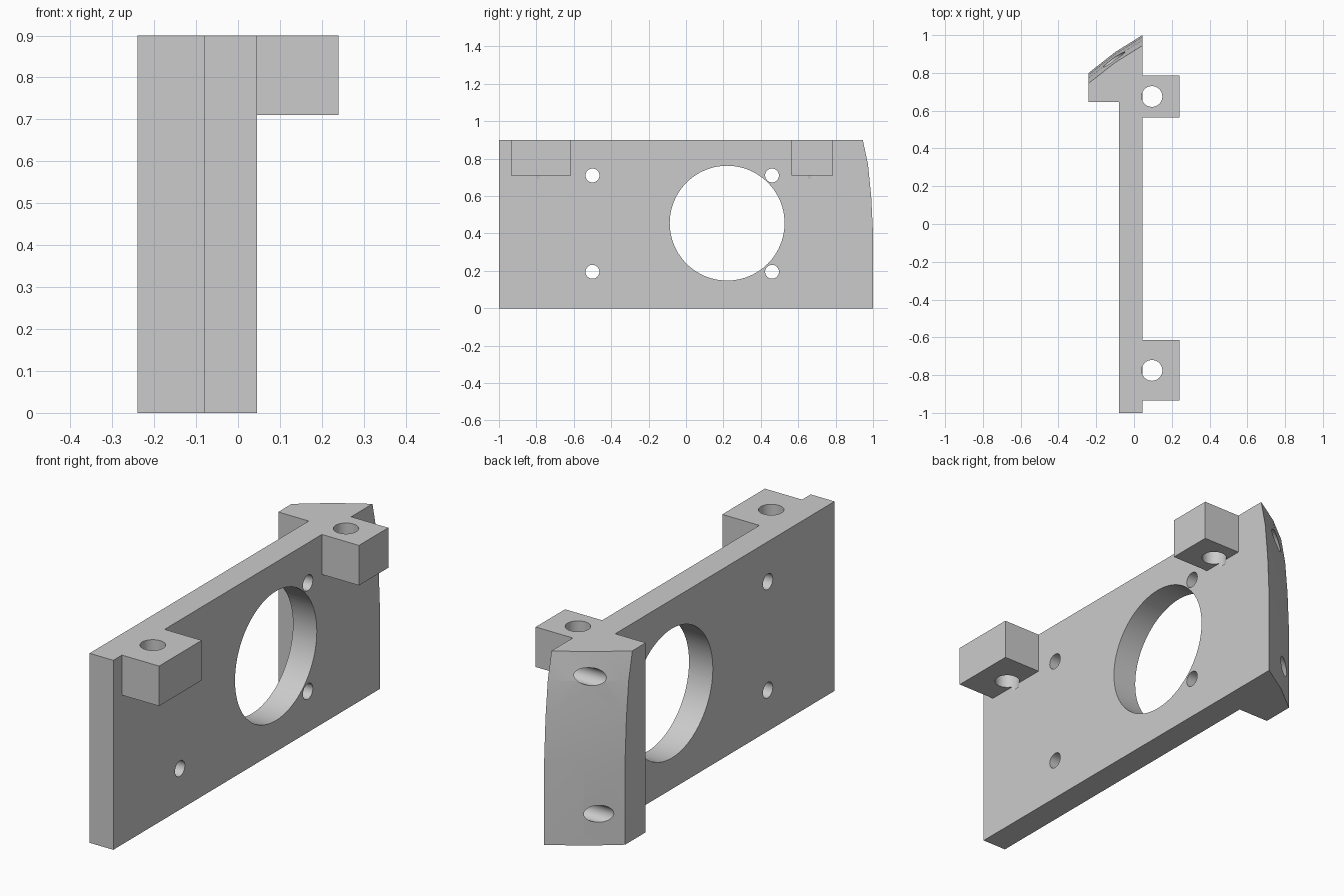
import bpy
import bmesh
import math
from mathutils import Matrix, Vector

default = bpy.data.objects.get("Cube")
if default:
    bpy.data.objects.remove(default, do_unlink=True)

grey = bpy.data.materials.new("light grey")
grey.use_nodes = True
COLOUR = (0.6, 0.6, 0.6, 1)
grey.diffuse_color = COLOUR
grey.node_tree.nodes["Principled BSDF"].inputs["Base Color"].default_value = COLOUR


def make_object(name, bm):
    bmesh.ops.recalc_face_normals(bm, faces=bm.faces)
    mesh = bpy.data.meshes.new(name)
    bm.to_mesh(mesh)
    bm.free()
    mesh.materials.append(grey)
    obj = bpy.data.objects.new(name, mesh)
    bpy.context.collection.objects.link(obj)
    return obj


def box(name, low, high):
    low, high = Vector(low), Vector(high)
    bm = bmesh.new()
    bmesh.ops.create_cube(bm, size=1, matrix=Matrix.Translation((low + high) / 2)
                          @ Matrix.Diagonal((*(high - low), 1)))
    return make_object(name, bm)


def cylinder(name, start, end, radius, sides=40):
    start, end = Vector(start), Vector(end)
    axis = end - start
    turn = axis.to_track_quat("Z", "Y").to_matrix().to_4x4()
    bm = bmesh.new()
    bmesh.ops.create_cone(bm, cap_ends=True, segments=sides, radius1=radius,
                          radius2=radius, depth=axis.length,
                          matrix=Matrix.Translation((start + end) / 2) @ turn)
    obj = make_object(name, bm)
    obj.hide_render = True
    return obj


def combine(target, tool, operation):
    mod = target.modifiers.new(tool.name, "BOOLEAN")
    mod.operation = operation
    mod.solver = "EXACT"
    mod.object = tool
    bpy.context.view_layer.objects.active = target
    bpy.ops.object.modifier_apply(modifier=mod.name)
    bpy.data.objects.remove(tool, do_unlink=True)


# Plate with a thick slanted end, lofted upward so the end curves in at the top
INNER, OUTER, WING, TOP = -0.08, 0.045, -0.24, 0.9
levels = [(0, 0), (0.4, 0), (0.6, 0.01), (0.77, 0.027), (TOP, 0.055)]
bm = bmesh.new()
rings = []
for z, inset in levels:
    outline = [(INNER, -1), (OUTER, -1), (OUTER, 1 - inset), (-0.1, 0.91 - inset),
               (WING, 0.8 - inset), (WING, 0.645), (INNER, 0.645)]
    rings.append([bm.verts.new((x, y, z)) for x, y in outline])
for lower, upper in zip(rings, rings[1:]):
    for i in range(len(lower)):
        j = (i + 1) % len(lower)
        bm.faces.new((lower[i], lower[j], upper[j], upper[i]))
bm.faces.new(rings[0])
bm.faces.new(rings[-1])
bmesh.ops.dissolve_limit(bm, angle_limit=0.001, verts=bm.verts, edges=bm.edges)
bracket = make_object("mounting_bracket", bm)

# Two mounting lugs on the outer face, each with an upright hole
for y0, y1 in ((-0.935, -0.615), (0.565, 0.785)):
    combine(bracket, box("lug", (0, y0, 0.71), (0.24, y1, TOP)), "UNION")
    y = (y0 + y1) / 2
    combine(bracket, cylinder("lug_hole", (0.095, y, 0.69), (0.095, y, 1), 0.055),
            "DIFFERENCE")

# Large round opening and four small holes through the plate
combine(bracket, cylinder("opening", (-0.3, 0.22, 0.455), (0.3, 0.22, 0.455), 0.307, 80),
        "DIFFERENCE")
for y in (-0.5, 0.46):
    for z in (0.195, 0.71):
        combine(bracket, cylinder("plate_hole", (-0.3, y, z), (0.3, y, z), 0.037),
                "DIFFERENCE")

# Blind holes in the slanted end
for z in (0.15, 0.79):
    combine(bracket, cylinder("end_hole", (-0.4, 0.87, z), (0, 0.87, z), 0.04),
            "DIFFERENCE")

# Smooth hole walls, sharp edges elsewhere
bpy.ops.object.select_all(action="DESELECT")
bracket.select_set(True)
bpy.context.view_layer.objects.active = bracket
bpy.ops.object.shade_smooth_by_angle(angle=math.radians(12))
